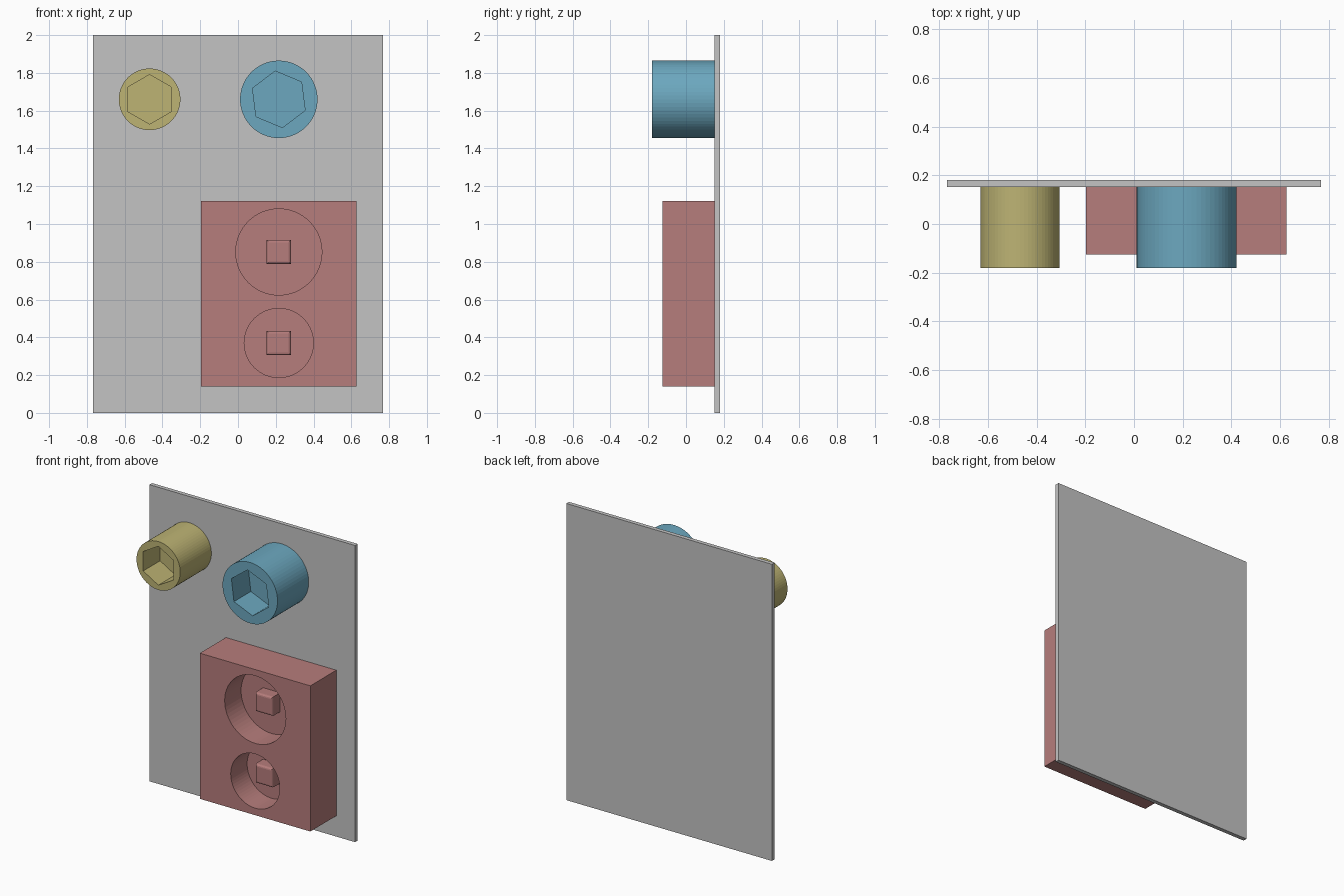
import bpy, bmesh
from math import sin, cos, radians, tau

if "Cube" in bpy.data.objects:
    bpy.data.objects.remove(bpy.data.objects["Cube"])

BACK = 0.152   # front surface of the wall plate


def material(name, rgb):
    m = bpy.data.materials.new(name)
    m.diffuse_color = (*rgb, 1)
    m.use_nodes = True
    m.node_tree.nodes["Principled BSDF"].inputs["Base Color"].default_value = m.diffuse_color
    return m


GREY = material("plate grey", (0.55, 0.55, 0.55))
RED = material("dusty red", (0.47, 0.205, 0.20))
BLUE = material("soft blue", (0.15, 0.39, 0.52))
YELLOW = material("muted yellow", (0.51, 0.455, 0.175))


def prism(name, outline, y0, y1, mat, bevel=0.0):
    """Extrude an x/z outline from y0 (front) to y1, optionally rounding the front rim."""
    bm = bmesh.new()
    front = bm.faces.new([bm.verts.new((x, y0, z)) for x, z in outline])
    ext = bmesh.ops.extrude_face_region(bm, geom=[front], use_keep_orig=True)
    for v in ext["geom"]:
        if isinstance(v, bmesh.types.BMVert):
            v.co.y = y1
    bmesh.ops.recalc_face_normals(bm, faces=bm.faces)
    if bevel:
        rim = [e for e in bm.edges if all(abs(v.co.y - y0) < 1e-5 for v in e.verts)]
        bmesh.ops.bevel(bm, geom=rim, offset=bevel, segments=3, profile=0.5, affect='EDGES')
    me = bpy.data.meshes.new(name)
    bm.to_mesh(me)
    bm.free()
    me.materials.append(mat)
    ob = bpy.data.objects.new(name, me)
    bpy.context.collection.objects.link(ob)
    return ob


def rect(x0, x1, z0, z1):
    return [(x0, z0), (x1, z0), (x1, z1), (x0, z1)]


def ring(cx, cz, r, n, turn=0.0):
    a0 = radians(turn)
    return [(cx + r * cos(a0 + tau * i / n), cz + r * sin(a0 + tau * i / n)) for i in range(n)]


def cut(ob, cutter):
    """Subtract the cutter, apply the result and delete the cutter."""
    cutter.hide_render = True
    mod = ob.modifiers.new("cut", 'BOOLEAN')
    mod.operation, mod.solver, mod.object = 'DIFFERENCE', 'EXACT', cutter
    bpy.context.view_layer.objects.active = ob
    bpy.ops.object.modifier_apply(modifier=mod.name)
    bpy.data.objects.remove(cutter)


# wall plate
prism("wall_plate", rect(-0.767, 0.767, 0, 2), BACK, 0.18, GREY)

# round posts with hexagonal sockets
for name, x, r, hex_r, turn, mat in [
    ("small_hex_post", -0.468, 0.163, 0.131, 90, YELLOW),
    ("large_hex_post", 0.216, 0.205, 0.151, 97.2, BLUE),
]:
    post = prism(name, ring(x, 1.66, r, 64), -0.18, BACK, mat)
    cut(post, prism("cutter", ring(x, 1.66, hex_r, 6, turn), -0.3, 0.0, mat))

# block with two round recesses, each holding a square peg
block = prism("recessed_block", rect(-0.197, 0.627, 0.14, 1.122), -0.125, BACK, RED)
for name, z, r in [("upper_peg", 0.852, 0.228), ("lower_peg", 0.37, 0.183)]:
    cut(block, prism("cutter", ring(0.216, z, r, 64), -0.3, 0.05, RED))
    h = 0.064
    prism(name, rect(0.216 - h, 0.216 + h, z - h, z + h), -0.035, 0.055, RED, bevel=0.014)
